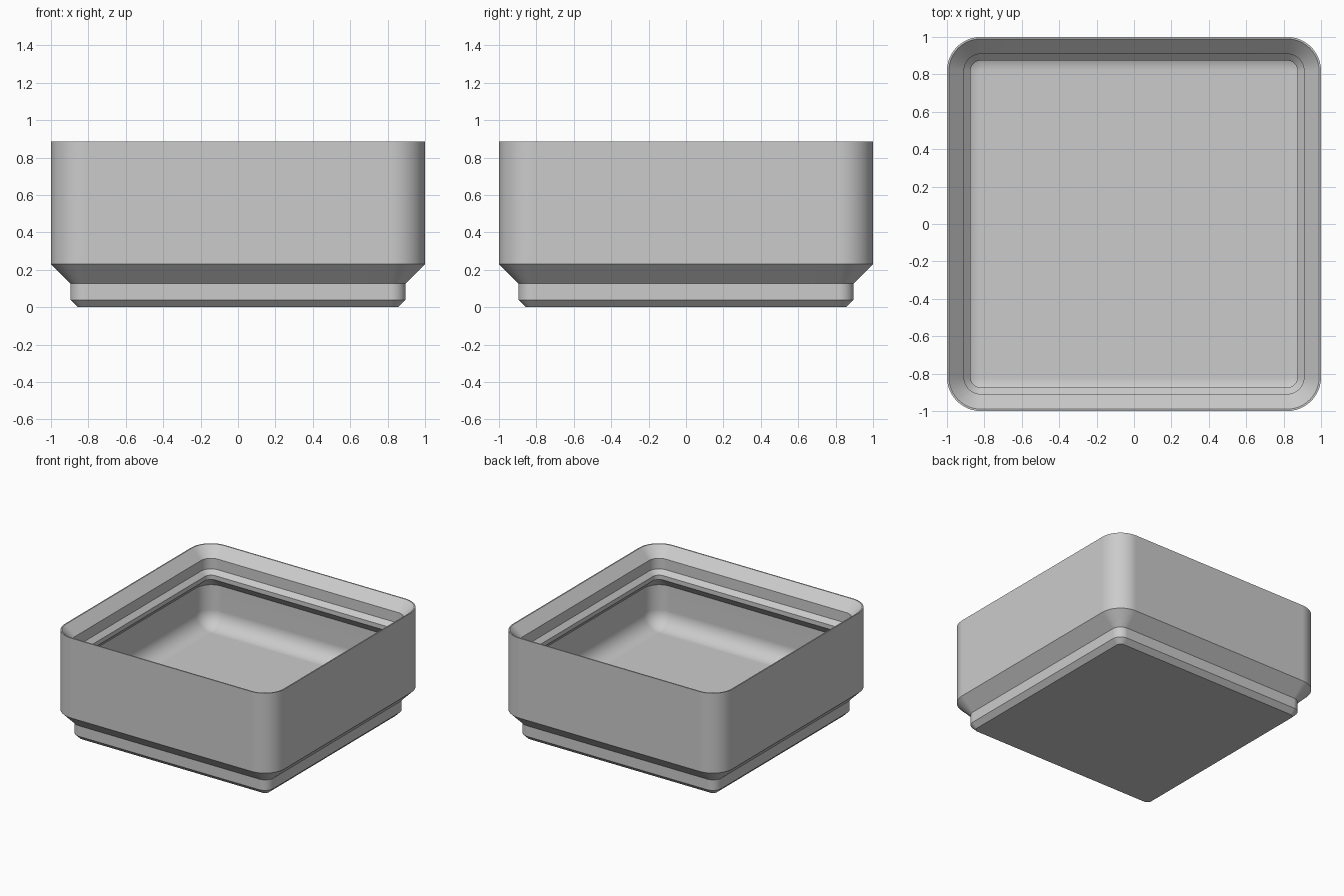
import bpy
import bmesh
from math import sin, cos, pi

if "Cube" in bpy.data.objects:
    bpy.data.objects.remove(bpy.data.objects["Cube"], do_unlink=True)

CORNER_RADIUS = 0.181
STEPS = 12
WALL = 0.046
FLOOR = 0.23
FILLET = 0.132
TOP = 0.886

grey = bpy.data.materials.new("plain grey")
grey.use_nodes = True
colour = (0.6, 0.6, 0.6, 1)
grey.diffuse_color = colour
grey.node_tree.nodes["Principled BSDF"].inputs["Base Color"].default_value = colour


def rounded_square(bm, inset, z):
    """Ring of vertices around a rounded square, inset from the outer wall."""
    radius = max(CORNER_RADIUS - inset, 0.003)
    centre = 1 - inset - radius
    ring = []
    for corner in range(4):
        turn = corner * pi / 2
        sx = 1 if corner in (0, 3) else -1
        sy = 1 if corner in (0, 1) else -1
        for i in range(STEPS + 1):
            a = turn + i / STEPS * pi / 2
            ring.append(bm.verts.new((sx * centre + radius * cos(a),
                                      sy * centre + radius * sin(a), z)))
    return ring


# Stepped foot and outer wall, as (inset, height)
profile = [(0.143, 0), (0.104, 0.039), (0.104, 0.126), (0, 0.23), (0, TOP)]

# Stacking lip, with a sloped underside running back to the inner wall
profile += [(0.010, TOP), (0.091, TOP - 0.081), (0.091, TOP - 0.168),
            (0.126, TOP - 0.203), (0.126, TOP - 0.239),
            (WALL, TOP - 0.319)]

# Rounded join between the inner wall and the floor
for i in range(9):
    a = i / 8 * pi / 2
    profile.append((WALL + FILLET * (1 - cos(a)), FLOOR + FILLET * (1 - sin(a))))

# Skin the profile into one closed shell
bm = bmesh.new()
rings = [rounded_square(bm, inset, z) for inset, z in profile]
count = len(rings[0])
for low, high in zip(rings, rings[1:]):
    for i in range(count):
        j = (i + 1) % count
        bm.faces.new((low[i], low[j], high[j], high[i]))
bm.faces.new(rings[0][::-1])
bm.faces.new(rings[-1])
bmesh.ops.recalc_face_normals(bm, faces=bm.faces)

mesh = bpy.data.meshes.new("storage_bin")
bm.to_mesh(mesh)
bm.free()
mesh.materials.append(grey)
storage_bin = bpy.data.objects.new("storage_bin", mesh)
bpy.context.collection.objects.link(storage_bin)

# Smooth the rounded corners, keep the chamfers crisp and the walls flat
bpy.context.view_layer.objects.active = storage_bin
storage_bin.select_set(True)
bpy.ops.object.shade_smooth_by_angle()
weighted = storage_bin.modifiers.new("flat walls", "WEIGHTED_NORMAL")
weighted.keep_sharp = True
